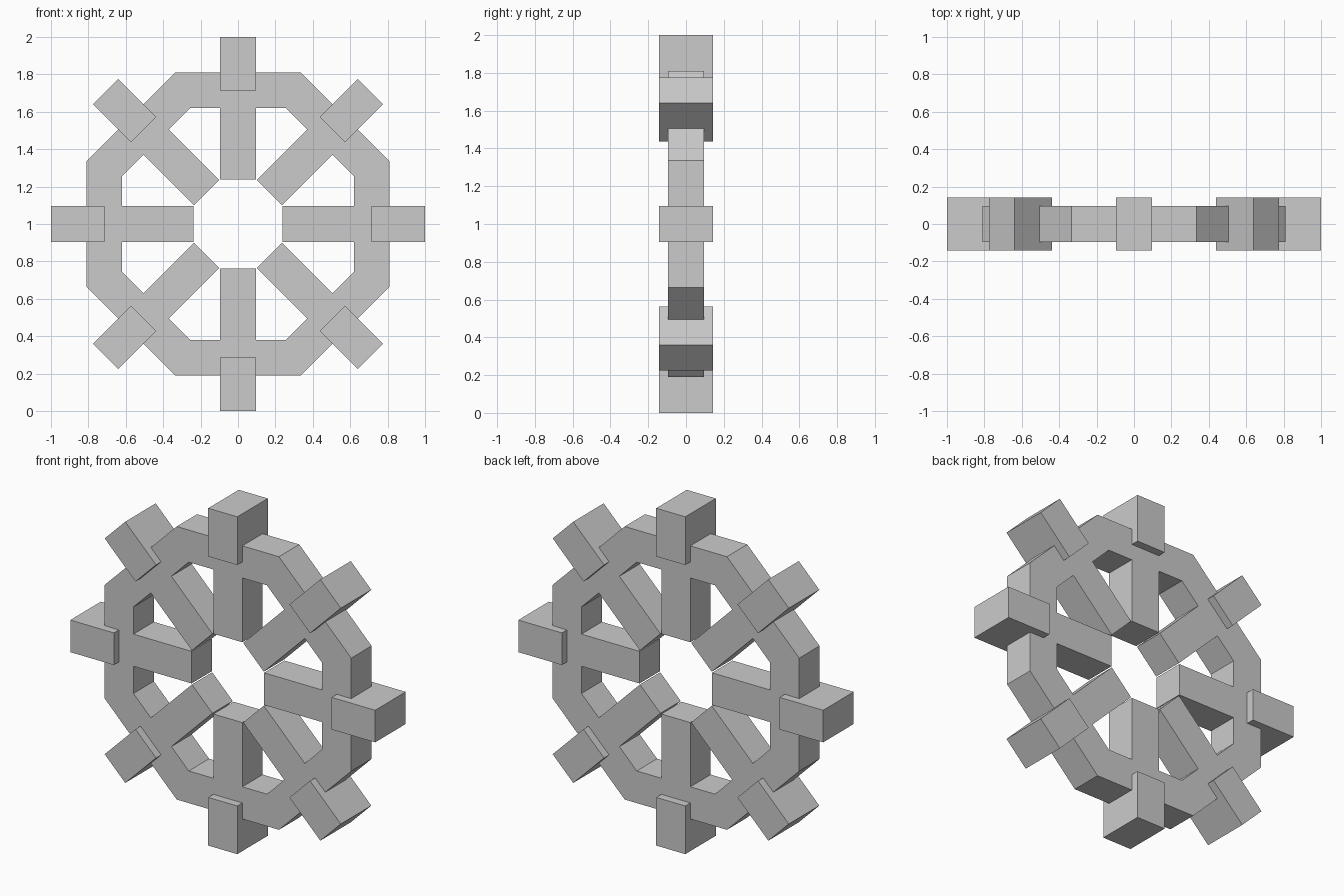
import bpy, bmesh, math
from mathutils import Matrix, Vector

if "Cube" in bpy.data.objects:
    bpy.data.objects.remove(bpy.data.objects["Cube"])

U = 2 / 42                      # grid unit of the design
CENTRE = Vector((0, 0, 1))
COUNT = 8


def finish(name, bm):
    bmesh.ops.recalc_face_normals(bm, faces=bm.faces)
    mesh = bpy.data.meshes.new(name)
    bm.to_mesh(mesh)
    bm.free()
    obj = bpy.data.objects.new(name, mesh)
    bpy.context.collection.objects.link(obj)
    return obj


def sector_spin(i):
    return Matrix.Translation(CENTRE) @ Matrix.Rotation(math.tau * i / COUNT, 4, 'Y')


# Wheel frame: eight T-shaped sectors (spoke + rim segment) mitred together
outer, inner, hub, half = 17 * U, 13 * U, 5 * U, 2 * U
k = math.tan(math.pi / COUNT)
side = [(half, hub), (half, inner), (inner * k, inner), (outer * k, outer)]
profile = side + [(-x, z) for x, z in reversed(side)]
bm = bmesh.new()
for i in range(COUNT):
    m = sector_spin(i)
    bm.faces.new([bm.verts.new(m @ Vector((x, -half, z))) for x, z in profile])
bmesh.ops.remove_doubles(bm, verts=bm.verts, dist=1e-4)
ext = bmesh.ops.extrude_face_region(bm, geom=bm.faces[:], use_keep_orig=True)
new_verts = [g for g in ext["geom"] if isinstance(g, bmesh.types.BMVert)]
bmesh.ops.translate(bm, verts=new_verts, vec=(0, 2 * half, 0))
finish("wheel_frame", bm)

# Handle blocks: deeper boxes straddling the rim at the end of each spoke
r0, r1, depth = 15 * U, 21 * U, 6 * U
for i in range(COUNT):
    bm = bmesh.new()
    shape = Matrix.Translation((0, 0, (r0 + r1) / 2)) @ Matrix.Diagonal((2 * half, depth, r1 - r0, 1))
    bmesh.ops.create_cube(bm, size=1, matrix=sector_spin(i) @ shape)
    finish(f"rim_block_{i + 1}", bm)
